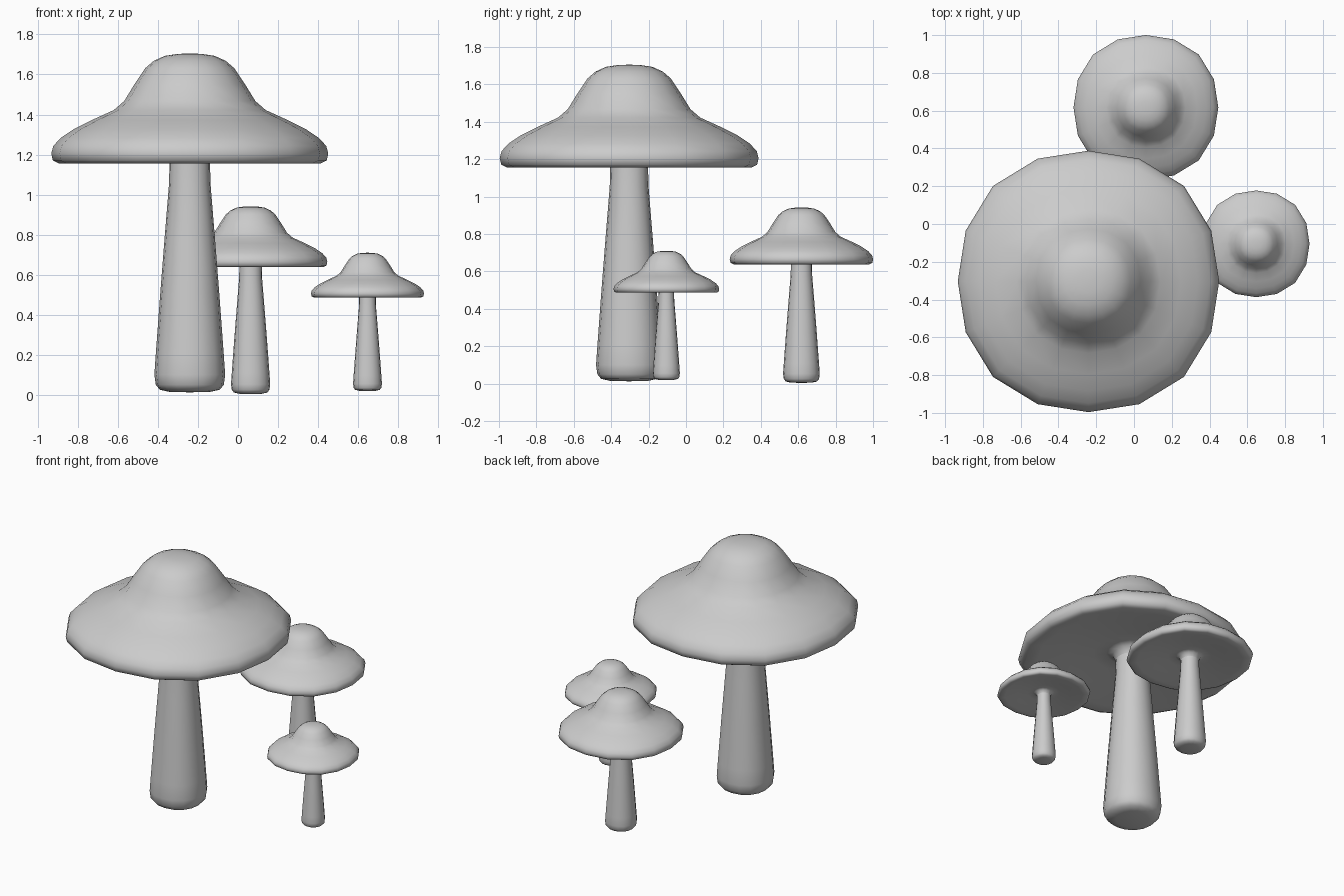
import bpy, bmesh
from math import cos, sin, pi

if "Cube" in bpy.data.objects:
    bpy.data.objects.remove(bpy.data.objects["Cube"])

SIDES = 16

# (radius, height) profiles of the full-size mushroom
CAP = [(0, 1.705), (0.06, 1.703), (0.125, 1.693), (0.18, 1.668), (0.222, 1.632),
       (0.277, 1.55), (0.328, 1.467), (0.38, 1.422), (0.49, 1.372), (0.58, 1.327),
       (0.645, 1.283), (0.682, 1.243), (0.692, 1.205), (0.684, 1.17), (0.655, 1.156),
       (0.58, 1.163), (0.4, 1.188), (0.24, 1.21), (0.16, 1.215), (0.12, 1.2),
       (0.101, 1.16)]
STEM = [(0.101, 1.16), (0.104, 1.05), (0.126, 0.78), (0.148, 0.5), (0.17, 0.2),
        (0.177, 0.1), (0.17, 0.05), (0.15, 0.025), (0.1, 0.014), (0, 0.012)]


def lathe(name, profile, loc, scale):
    """Revolve a profile; the rings are very slightly squared."""
    bm = bmesh.new()
    rings = []
    for r, z in profile:
        if r == 0:
            rings.append([bm.verts.new((0, 0, z))] * SIDES)
            continue
        ring = []
        for i in range(SIDES):
            a = 2 * pi * i / SIDES
            k = r * (1 + 0.0165 * (1 - cos(4 * a)))
            ring.append(bm.verts.new((k * cos(a), k * sin(a), z)))
        rings.append(ring)
    for a, b in zip(rings, rings[1:]):
        for i in range(SIDES):
            j = (i + 1) % SIDES
            bm.faces.new(dict.fromkeys((a[i], b[i], b[j], a[j])))
    bmesh.ops.recalc_face_normals(bm, faces=bm.faces)
    for f in bm.faces:
        f.smooth = True
    mesh = bpy.data.meshes.new(name)
    bm.to_mesh(mesh)
    bm.free()
    ob = bpy.data.objects.new(name, mesh)
    ob.location = loc
    ob.scale = (scale,) * 3
    bpy.context.collection.objects.link(ob)


# Three mushrooms of the same shape at different sizes
for label, loc, s in [("large", (-0.241, -0.304, 0), 1.0),
                      ("medium", (0.063, 0.617, -0.003), 0.554),
                      ("small", (0.647, -0.105, 0.014), 0.408)]:
    lathe(label + "_mushroom_cap", CAP, loc, s)
    lathe(label + "_mushroom_stem", STEM, loc, s)
